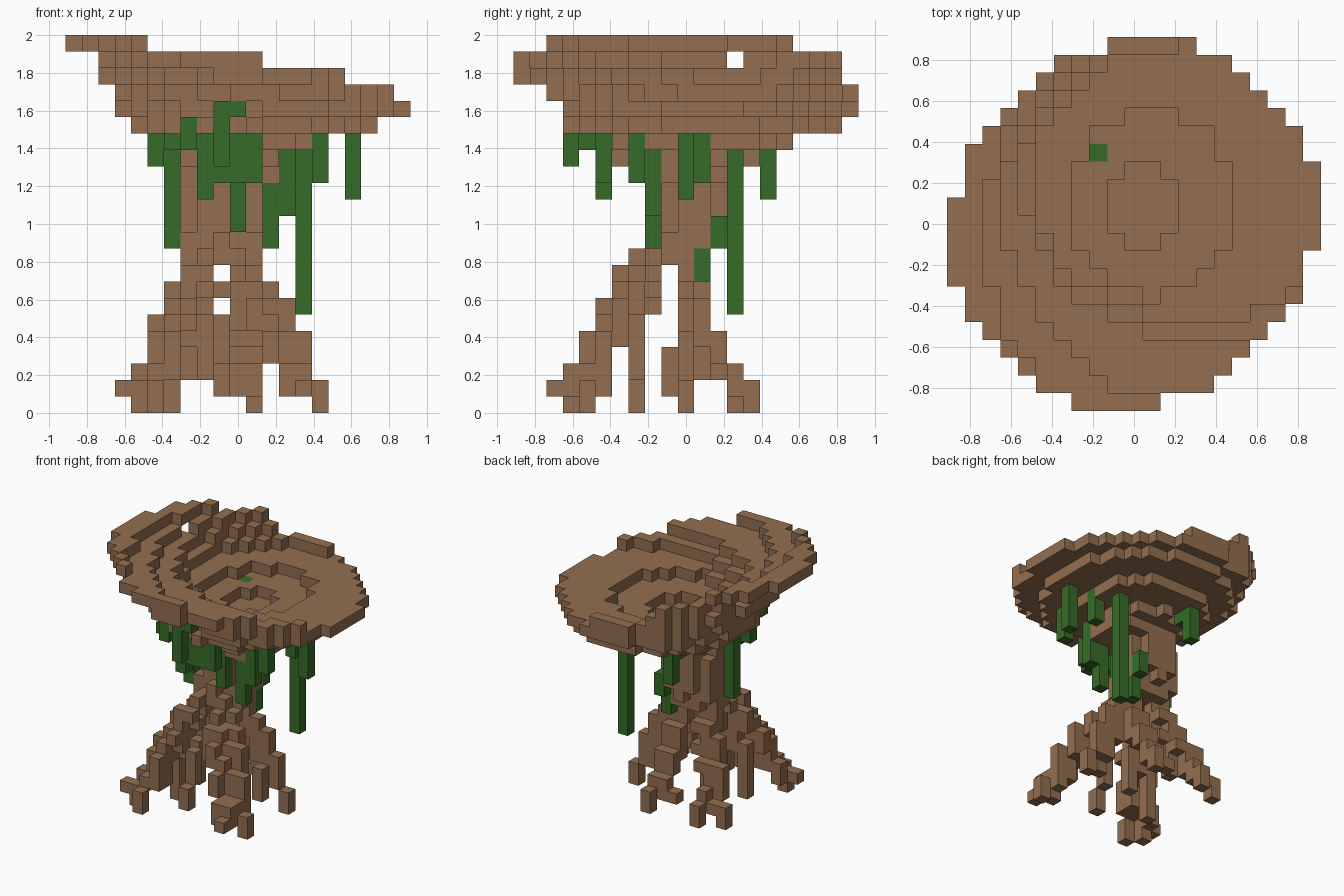
import bpy
import bmesh
from mathutils import Matrix, Vector

cube = bpy.data.objects.get("Cube")
if cube:
    bpy.data.objects.remove(cube, do_unlink=True)

UNIT = 2 / 23          # edge of one block
MID = 10               # middle block of the grid
AXES = list(Matrix.Identity(3))
SIDES = AXES + [-axis for axis in AXES]
GRID = [(i, j) for i in range(21) for j in range(21)]


def make_material(name, colour):
    mat = bpy.data.materials.new(name)
    mat.use_nodes = True
    mat.diffuse_color = colour
    mat.node_tree.nodes["Principled BSDF"].inputs["Base Color"].default_value = colour
    return mat


def inside(cell, ellipse, grow=0):
    """True when the cell lies in the ellipse (centre x, y, radius x, y)."""
    cx, cy, rx, ry = ellipse
    dx = (cell[0] - cx) / (rx + grow)
    dy = (cell[1] - cy) / (ry + grow)
    return dx * dx + dy * dy <= 1


def in_outline(cell):
    """Slightly skewed round outline of the whole canopy."""
    dx, dy = cell[0] - MID, cell[1] - MID
    return dx * dx + dy * dy - 0.15 * dx * dy <= 104.55


def slab(level, ellipse):
    """One solid elliptical layer of blocks."""
    return {(*cell, level) for cell in GRID if inside(cell, ellipse)}


def limb(top, foot, bend, thick):
    """Blocks down a curved path, doubled towards the middle near the top."""
    top, foot = Vector(top), Vector(foot)
    inward = 1 if foot.x < MID else -1
    steps = 3 * round(max(abs(c) for c in foot - top))
    cells = set()
    for step in range(steps + 1):
        t = step / steps
        point = top.lerp(foot, t ** bend)
        point.z = top.z + (foot.z - top.z) * t
        x, y, z = (int(c + 0.5) for c in point)
        cells.add((x, y, z))
        if thick and t < 0.8:
            cells.add((x + inward, y, z))
    return cells


def root(bend, main, *branches):
    """A thick main limb with thin side branches, each given as top and foot."""
    cells = limb(*main, bend, True)
    for branch in branches:
        cells |= limb(*branch, bend, False)
    return cells


# Bowl hollows from the floor up, and how far the layer below reaches past each
hollows = [
    ((10.5, 11, 2.1, 2.4), 3.3),
    ((11, 11.2, 4.5, 5.2), 3),
    ((13.5, 12.3, 9.2, 7.8), 1.6),
    ((14.5, 12.3, 10.8, 9), 1.4),
    ((15, 11, 12.2, 11.5), 1),
    ((15, 9.8, 13.33, 13.33), 0),
]

# Canopy: each layer fills the spread hollow above it, less its own hollow
canopy = set()
floor_level = 16
for n in range(len(hollows) + 1):
    for cell in filter(in_outline, GRID):
        below_next = n == len(hollows) or inside(cell, *hollows[n])
        hollow = n > 0 and inside(cell, hollows[n - 1][0])
        if below_next and not hollow:
            canopy.add((*cell, floor_level + n))

# Trunk: leaning narrow waist that flares under the bowl
trunk = slab(15, (MID, MID, 3.8, 4.1)) | slab(14, (10.3, MID, 3.4, 3))
for level in range(9, 14):
    trunk |= slab(level, (9, 8 + level / 5, 2.3, 2.1))
trunk |= limb((8, 8, 7), (10, 8, 7), 1, False)

# Roots: spreading limbs with thin toes
front_right = root(0.75, ((7, 8, 8), (4, 4, 0)), ((8, 7, 9), (5, 3, 0)),
                   ((7, 7, 7), (6, 7, 0)), ((8, 8, 8), (8, 7, 2)),
                   ((4, 4, 1), (3, 4, 1)))
front_left = root(0.75, ((11, 8, 8), (15, 4, 0)), ((10, 7, 8), (9, 4, 1)),
                  ((10, 7, 8), (13, 3, 1)), ((14, 4, 2), (14, 2, 1)))
back_right = root(1, ((7, 10, 8), (4, 13, 0)), ((6, 12, 3), (6, 14, 0)),
                  ((8, 10, 8), (7, 11, 2)))
back = root(1.3, ((11, 10, 8), (11, 14, 0)), ((11, 13, 1), (9, 13, 1)))
left = root(0.7, ((11, 10, 8), (15, 10, 0)), ((13, 10, 4), (13, 9, 1)))

# Hanging vines: column position with lowest and highest block
vines = set()
for x, y, low, high in ((6, 9, 10, 15), (6, 5, 16, 16), (5, 8, 15, 16),
                        (7, 4, 16, 17), (8, 5, 13, 16), (9, 3, 15, 18),
                        (10, 3, 18, 18), (9, 5, 14, 16), (10, 5, 14, 16),
                        (10, 8, 11, 15), (11, 5, 14, 16), (12, 8, 10, 13),
                        (11, 12, 10, 11), (11, 11, 8, 9), (13, 8, 12, 15),
                        (14, 13, 6, 16), (15, 7, 14, 16), (15, 11, 14, 16),
                        (17, 10, 13, 17), (8, 15, 13, 15), (8, 14, 15, 17)):
    vines |= {(x, y, z) for z in range(low, high + 1)}

bark = make_material("brown_bark", (0.29, 0.157, 0.08, 1))
leaf = make_material("green_vine", (0.038, 0.148, 0.021, 1))

# Earlier parts keep the blocks they share with later ones
parts = {"vines": vines, "canopy": canopy, "trunk": trunk,
         "front_right_root": front_right, "front_left_root": front_left,
         "back_right_root": back_right, "back_root": back, "left_root": left}
filled = set().union(*parts.values())
taken = set()

for name, cells in parts.items():
    bm = bmesh.new()
    for cell in sorted(cells - taken):
        centre = Vector(cell) + Vector((-MID, -MID, 0.5))
        for side in SIDES:
            # Only the outside faces of the whole model are needed
            if tuple(int(c) for c in Vector(cell) + side) in filled:
                continue
            u = side.yzx / 2
            v = side.cross(u)
            corners = (u + v, v - u, -u - v, u - v)
            bm.faces.new([bm.verts.new((centre + side / 2 + c) * UNIT) for c in corners])
    taken |= cells
    bmesh.ops.remove_doubles(bm, verts=bm.verts, dist=UNIT / 100)
    mesh = bpy.data.meshes.new(name)
    bm.to_mesh(mesh)
    bm.free()
    mesh.materials.append(leaf if name == "vines" else bark)
    bpy.context.collection.objects.link(bpy.data.objects.new(name, mesh))
